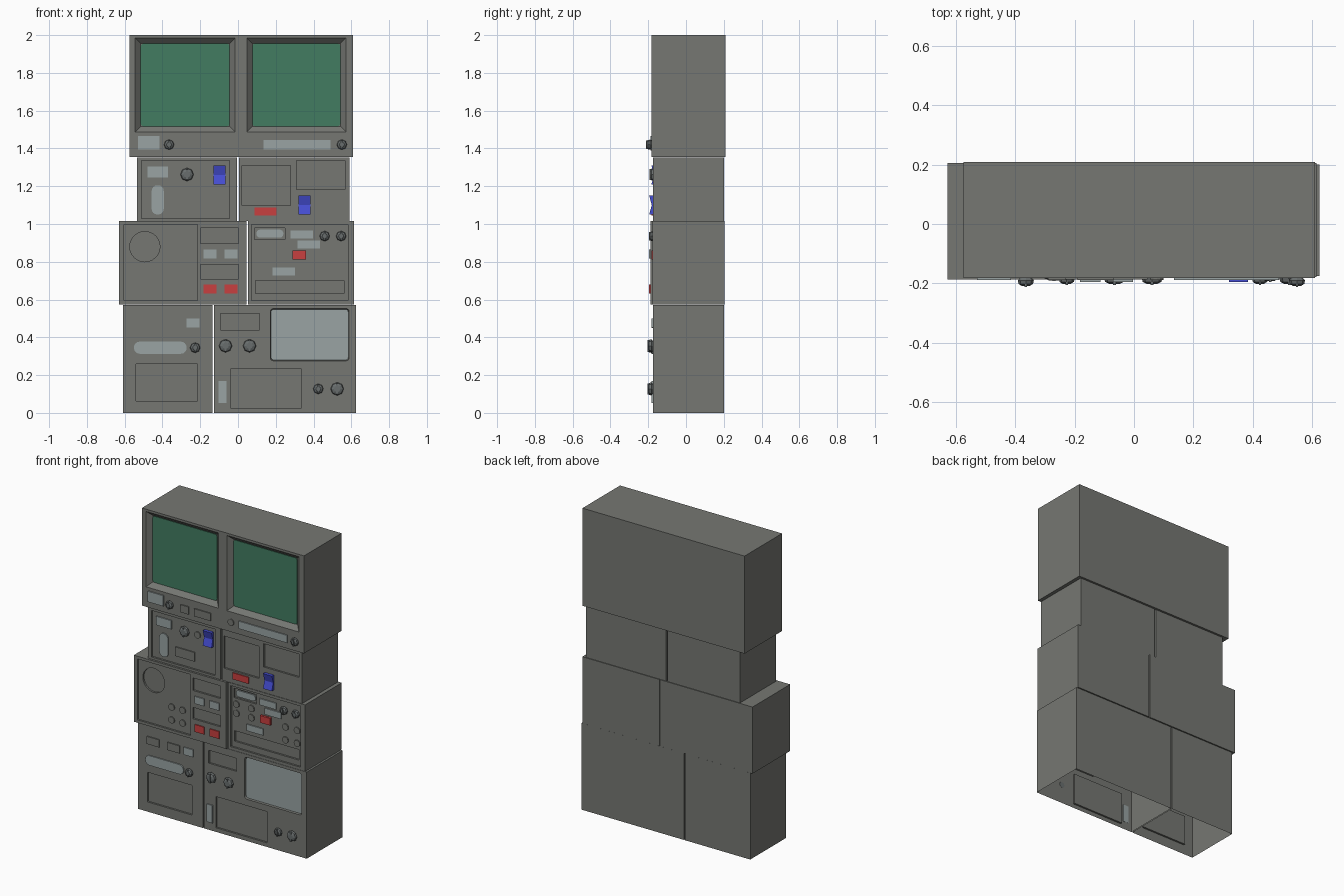
import bpy, bmesh, math
from mathutils import Vector

cube = bpy.data.objects.get("Cube")
if cube:
    bpy.data.objects.remove(cube, do_unlink=True)


def material(name, r, g, b):
    m = bpy.data.materials.new(name)
    m.use_nodes = True
    m.diffuse_color = (r, g, b, 1)
    m.node_tree.nodes["Principled BSDF"].inputs["Base Color"].default_value = (r, g, b, 1)
    return m


GREY = material("grey_metal", .18, .185, .17)
DARK = material("knob_grey", .14, .155, .155)
PALE = material("pale_glass", .32, .37, .37)
GREEN = material("screen_green", .055, .2, .12)
RED = material("signal_red", .58, .05, .05)
BLUE = material("switch_blue", .06, .075, .65)
DEPTH = .012    # depth of a recessed panel
THICK = .007    # thickness of an applied plate


def finish(name, bm, mat):
    bmesh.ops.recalc_face_normals(bm, faces=bm.faces)
    mesh = bpy.data.meshes.new(name)
    bm.to_mesh(mesh)
    bm.free()
    mesh.materials.append(mat)
    obj = bpy.data.objects.new(name, mesh)
    bpy.context.collection.objects.link(obj)
    return obj


def loft(name, rings, mat):
    """Closed solid through rings that all have the same number of points."""
    bm = bmesh.new()
    rows = [[bm.verts.new(p) for p in ring] for ring in rings]
    n = len(rows[0])
    for a, b in zip(rows, rows[1:]):
        for i in range(n):
            j = (i + 1) % n
            bm.faces.new((a[i], a[j], b[j], b[i]))
    bm.faces.new(rows[0])
    bm.faces.new(rows[-1])
    return finish(name, bm, mat)


def outline(rect, y, r=0, inset=0):
    """Rectangle (left, right, bottom, top) in the plane y, corners rounded by r."""
    x0, x1, z0, z1 = rect
    x0, x1, z0, z1 = x0 + inset, x1 - inset, z0 + inset, z1 - inset
    corners = ((x1 - r, z1 - r), (x0 + r, z1 - r), (x0 + r, z0 + r), (x1 - r, z0 + r))
    points = []
    for k, (cx, cz) in enumerate(corners):
        for step in range(5 if r else 1):
            a = (k + step / 4) * math.pi / 2
            points.append(Vector((cx + r * math.cos(a), y, cz + r * math.sin(a))))
    return points


def slab(name, rect, y0, y1, mat, r=0, inset=0):
    return loft(name, [outline(rect, y0, r), outline(rect, y1, r, inset)], mat)


def disc(name, x, z, y0, y1, radius, mat, sides=16):
    def ring(y):
        angles = [i * math.tau / sides for i in range(sides)]
        return [Vector((x + radius * math.cos(a), y, z + radius * math.sin(a))) for a in angles]
    return loft(name, [ring(y0), ring(y1)], mat)


class Unit:
    """One cabinet of the rack with everything mounted on its front."""

    def __init__(self, name, rect, front, back):
        self.name, self.front, self.rect = name, front, rect
        self.body = slab(name + "_cabinet", rect, front, back, GREY)

    def subtract(self, cutter):
        cutter.hide_render = True
        mod = self.body.modifiers.new("recess", "BOOLEAN")
        mod.operation, mod.solver, mod.object = "DIFFERENCE", "EXACT", cutter
        bpy.context.view_layer.objects.active = self.body
        bpy.ops.object.modifier_apply(modifier=mod.name)
        bpy.data.objects.remove(cutter, do_unlink=True)

    def recess(self, *rect, depth=DEPTH, r=0):
        self.subtract(slab("cutter", rect, self.front - .01, self.front + depth, GREY, r))

    def dial(self, x, z, radius):
        self.subtract(disc("cutter", x, z, self.front - .01, self.front + DEPTH * 2, radius, GREY, 24))

    def screen(self, *rect, mat=GREEN, depth=.03, slope=.03, r=0):
        mouth, floor = self.front, self.front + depth
        rings = [outline(rect, mouth - .01, r), outline(rect, mouth, r), outline(rect, floor, r, slope)]
        self.subtract(loft("cutter", rings, GREY))
        x0, x1, z0, z1 = rect
        glass = (x0 + slope, x1 - slope, z0 + slope, z1 - slope)
        slab(self.name + "_screen", glass, floor - .004, floor + .002, mat, r or .015)

    def plate(self, part, mat, *rect, r=0, sunk=0):
        y = self.front + sunk
        slab(self.name + "_" + part, rect, y - THICK, y + .001, mat, r)

    def button(self, x, z, sunk=0):
        y = self.front + sunk
        disc(self.name + "_button", x, z, y - THICK, y + .001, .022, GREY, 12)

    def knob(self, x, z, radius=.027, sunk=0):
        y = self.front + sunk
        rings = []
        for out, scale in ((-.001, .7), (.008, 1), (.02, .9), (.027, .5)):
            angles = [i * math.tau / 8 for i in range(8)]
            rings.append([Vector((x + radius * scale * math.cos(a), y - out,
                                  z + radius * scale * math.sin(a))) for a in angles])
        loft(self.name + "_knob", rings, DARK)
        grip = (x - radius * .15, x + radius * .15, z - radius * .85, z + radius * .85)
        slab(self.name + "_knob_grip", grip, y - .03, y - .015, DARK)

    def rocker(self, x, z, sunk=0):
        y, w, h = self.front + sunk, .032, .05
        side = [(y, -h), (y - .02, -h), (y - .006, 0), (y - .02, h), (y, h)]
        rings = [[Vector((x + s * w, py, z + pz)) for py, pz in side] for s in (-1, 1)]
        loft(self.name + "_rocker_switch", rings, BLUE)

    def open_base(self):
        bm = bmesh.new()
        bm.from_mesh(self.body.data)
        base = [f for f in bm.faces if f.calc_center_median().z < .001]
        bmesh.ops.delete(bm, geom=base, context="FACES_ONLY")
        bm.to_mesh(self.body.data)
        bm.free()


# Monitor housing with two screens
u = Unit("monitor", (-.575, .61, 1.355, 2), -.182, .21)
u.screen(-.545, -.015, 1.487, 1.985)
u.screen(.047, .572, 1.487, 1.985)
u.plate("label", PALE, -.53, -.415, 1.395, 1.465)
u.plate("strip", PALE, .135, .49, 1.395, 1.445)
u.plate("blank", GREY, -.29, -.23, 1.39, 1.44)
u.plate("blank", GREY, -.19, -.07, 1.39, 1.44)
u.button(.077, 1.42)
u.knob(-.365, 1.42)
u.knob(.55, 1.42)

# Upper switch units
u = Unit("upper_right", (-.535, -.005, 1.015, 1.352), -.175, .2)
u.recess(-.51, -.045, 1.03, 1.337)
u.plate("label", PALE, -.48, -.37, 1.247, 1.305, sunk=DEPTH)
u.plate("window", PALE, -.457, -.393, 1.05, 1.205, r=.03, sunk=DEPTH)
u.plate("blank", GREY, -.34, -.2, 1.08, 1.14, sunk=DEPTH)
u.button(-.18, 1.26, sunk=DEPTH)
u.knob(-.27, 1.262, .035, sunk=DEPTH)
u.rocker(-.098, 1.26, sunk=DEPTH)

u = Unit("upper_left", (.005, .59, 1.015, 1.352), -.175, .2)
u.recess(.02, .277, 1.098, 1.31)
u.recess(.31, .567, 1.183, 1.337)
u.plate("indicator", RED, .087, .203, 1.045, 1.088)
u.rocker(.352, 1.1)

# Middle instrument units
u = Unit("middle_right", (-.63, .045, .575, 1.015), -.188, .205)
u.recess(-.604, -.214, .594, .997)
u.dial(-.493, .88, .08)
for z0, z1 in ((.897, .98), (.71, .785)):
    u.recess(-.198, .003, z0, z1)
for x0, x1 in ((-.182, -.113), (-.071, -.003)):
    u.plate("lamp", PALE, x0, x1, .817, .865)
    u.plate("warning_lamp", RED, x0, x1, .631, .679)
for x in (-.36, -.28):
    for z in (.655, .74):
        u.button(x, z, sunk=DEPTH)

u = Unit("middle_left", (.052, .615, .575, 1.015), -.178, .205)
u.recess(.071, .583, .594, .997)
u.recess(.087, .25, .918, .98, depth=DEPTH * 2)
u.recess(.092, .562, .631, .7, depth=DEPTH * 2)
u.plate("window", PALE, .098, .24, .928, .97, r=.018, sunk=DEPTH * 2)
u.plate("label", PALE, .277, .398, .923, .965, sunk=DEPTH)
u.plate("label", PALE, .314, .435, .87, .912, sunk=DEPTH)
u.plate("label", PALE, .182, .303, .727, .77, sunk=DEPTH)
u.plate("warning_lamp", RED, .288, .361, .812, .859, sunk=DEPTH / 4)
u.plate("warning_lamp_base", RED, .288, .361, .812, .859, sunk=DEPTH)
for x in (.459, .546):
    u.knob(x, .936, sunk=DEPTH)
for columns, rows in (((.106, .216), (.82, .88)), ((.465, .55), (.74, .825))):
    for x in columns:
        for z in rows:
            u.button(x, z, sunk=DEPTH)

# Lower control units, open underneath
u = Unit("lower_right", (-.61, -.134, 0, .572), -.175, .2)
u.recess(-.541, -.214, .064, .26)
u.plate("label", PALE, -.272, -.203, .451, .5)
u.plate("window", PALE, -.551, -.272, .313, .377, r=.03)
u.plate("blank", GREY, -.54, -.45, .45, .5)
u.plate("blank", GREY, -.39, -.3, .45, .5)
u.knob(-.227, .345)
u.open_base()

u = Unit("lower_left", (-.126, .625, 0, .572), -.175, .2)
u.recess(-.092, .113, .44, .525)
u.recess(-.04, .335, .027, .233)
u.screen(.171, .588, .276, .552, mat=PALE, depth=.015, slope=.004, r=.015)
u.plate("label", PALE, -.103, -.061, .053, .17)
for x in (-.066, .061):
    u.knob(x, .355, .035)
u.knob(.425, .127)
u.knob(.525, .127, .035)
u.open_base()
